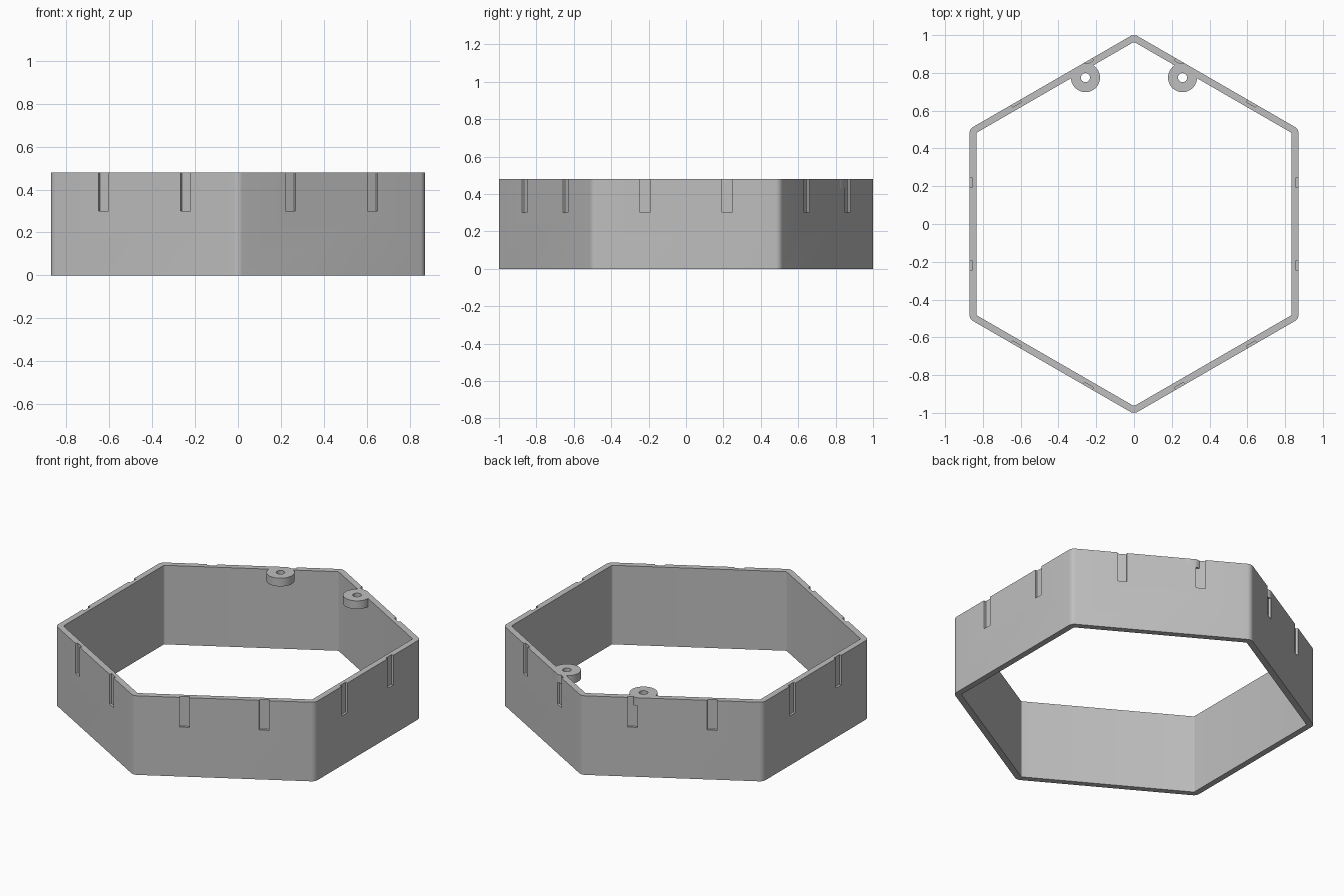
import bpy, bmesh, math
from mathutils import Matrix, Vector

if "Cube" in bpy.data.objects:
    bpy.data.objects.remove(bpy.data.objects["Cube"], do_unlink=True)

HEIGHT = 0.48
APOTHEM, INNER = 0.871, 0.835
SLOT_W, SLOT_DEPTH, SLOT_BOTTOM, SLOT_OFFSET = 0.054, 0.014, 0.30, 0.22
LUG_X, LUG_Y, LUG_R, HOLE_R, LUG_T = 0.257, 0.775, 0.077, 0.024, 0.05

grey = bpy.data.materials.new("plain grey")
grey.use_nodes = True
grey.diffuse_color = (0.52, 0.52, 0.52, 1)
grey.node_tree.nodes["Principled BSDF"].inputs["Base Color"].default_value = grey.diffuse_color


def make_object(name, bm):
    bmesh.ops.recalc_face_normals(bm, faces=bm.faces)
    mesh = bpy.data.meshes.new(name)
    bm.to_mesh(mesh)
    bm.free()
    mesh.materials.append(grey)
    obj = bpy.data.objects.new(name, mesh)
    bpy.context.collection.objects.link(obj)
    return obj


def prism(name, points, z0, z1):
    bm = bmesh.new()
    face = bm.faces.new([bm.verts.new((x, y, z0)) for x, y in points])
    grown = bmesh.ops.extrude_face_region(bm, geom=[face])
    top = [v for v in grown["geom"] if isinstance(v, bmesh.types.BMVert)]
    bmesh.ops.translate(bm, vec=(0, 0, z1 - z0), verts=top)
    return make_object(name, bm)


def circle(x, y, r, n=48):
    return [(x + r * math.cos(math.tau * i / n), y + r * math.sin(math.tau * i / n))
            for i in range(n)]


def hexagon(apothem, fillet, steps=6):
    """Hexagon with rounded corners and points on the y axis."""
    centre_r = (apothem - fillet) / math.cos(math.pi / 6)
    pts = []
    for k in range(6):
        corner = math.radians(90 + 60 * k)
        for i in range(steps + 1):
            a = corner + math.radians(-30 + 60 * i / steps)
            pts.append((centre_r * math.cos(corner) + fillet * math.cos(a),
                        centre_r * math.sin(corner) + fillet * math.sin(a)))
    return pts


def boolean(obj, tool, operation):
    mod = obj.modifiers.new("boolean", "BOOLEAN")
    mod.operation, mod.object, mod.solver = operation, tool, "EXACT"
    bpy.context.view_layer.update()
    graph = bpy.context.evaluated_depsgraph_get()
    mesh = bpy.data.meshes.new_from_object(obj.evaluated_get(graph))
    obj.modifiers.clear()
    obj.data = mesh
    bpy.data.objects.remove(tool, do_unlink=True)


# Hexagonal wall, open at top and bottom
wall = prism("hexagonal_wall", hexagon(APOTHEM, 0.04), 0, HEIGHT)
boolean(wall, prism("inner_cutter", hexagon(INNER, 0.012), -0.1, HEIGHT + 0.1), "DIFFERENCE")

# Two shallow slots at the top of each outer face
bm = bmesh.new()
for k in range(6):
    for side in (-1, 1):
        place = (Matrix.Rotation(math.radians(60 * k), 4, "Z")
                 @ Matrix.Translation((APOTHEM, side * SLOT_OFFSET, SLOT_BOTTOM + 0.15))
                 @ Matrix.Diagonal((2 * SLOT_DEPTH, SLOT_W, 0.3, 1)))
        bmesh.ops.create_cube(bm, size=1, matrix=place)
boolean(wall, make_object("slot_cutter", bm), "DIFFERENCE")

# Round screw lugs at the back, flush with the rim and trimmed to the outer face
lugs = []
for name, side in (("left_lug", 1), ("right_lug", -1)):
    x = side * LUG_X
    lug = prism(name, circle(x, LUG_Y, LUG_R), HEIGHT - LUG_T, HEIGHT)
    boolean(lug, prism("hole_cutter", circle(x, LUG_Y, HOLE_R, 32), 0, 1), "DIFFERENCE")
    boolean(lug, prism("trim", hexagon(APOTHEM, 0.04), -1, 1), "INTERSECT")
    lugs.append(lug)

# Smooth curved corners and lug sides, sharp edges elsewhere
bpy.ops.object.select_all(action="DESELECT")
for obj in [wall] + lugs:
    obj.select_set(True)
    bpy.context.view_layer.objects.active = obj
bpy.ops.object.shade_smooth_by_angle(angle=math.radians(30))
